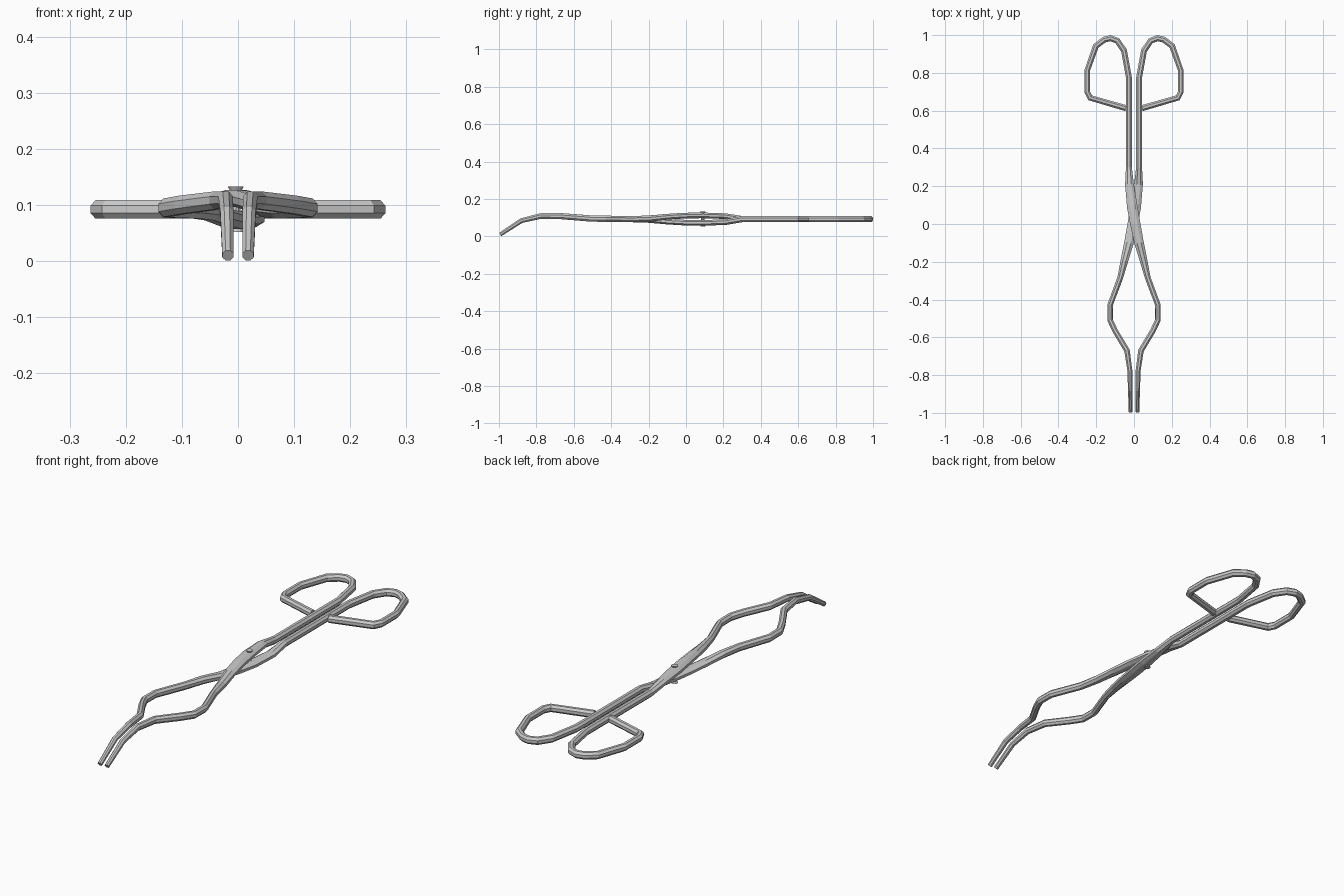
import bpy, bmesh, math
from mathutils import Vector

SIDES = 8
Z0 = 0.092

# Centreline of one arm: x, y, height above Z0, pivot lift, half width, half thickness
PATH = [
    (-0.042, 0.613, 0, 0, .0160, .0165), (-0.232, 0.668, 0, 0, .0145, .0165),
    (-0.248, 0.700, 0, 0, .0145, .0165), (-0.248, 0.812, 0, 0, .0145, .0165),
    (-0.202, 0.942, 0, 0, .0155, .0165), (-0.158, 0.976, 0, 0, .0155, .0165),
    (-0.125, 0.984, 0, 0, .0155, .0165), (-0.088, 0.970, 0, 0, .0155, .0165),
    (-0.053, 0.918, 0, 0, .0155, .0165), (-0.027, 0.775, 0, 0, .0155, .0165),
    (-0.027, 0.300, 0, 0, .0155, .0165), (-0.024, 0.210, 0, .016, .0230, .0150),
    (-0.009, 0.090, 0, .020, .0280, .0150), (0.007, 0.000, 0, .019, .0270, .0150),
    (0.027, -0.100, 0, .013, .0250, .0150), (0.051, -0.195, 0, .003, .0200, .0165),
    (0.073, -0.285, 0, 0, .0150, .0165), (0.127, -0.430, .002, 0, .0145, .0165),
    (0.127, -0.508, .003, 0, .0145, .0165), (0.100, -0.565, .008, 0, .0145, .0165),
    (0.037, -0.670, .016, 0, .0145, .0160), (0.022, -0.775, .017, 0, .0130, .0150),
    (0.020, -0.880, -.008, 0, .0115, .0130), (0.018, -0.993, -.082, 0, .0100, .0105),
]


def sweep_arm(name, sx, lift):
    """Sweep an octagon along the arm, mitred at each bend."""
    pts = [Vector((x * sx, y, Z0 + h + l * lift)) for x, y, h, l, w, t in PATH]
    bm = bmesh.new()
    rings = []
    for i, p in enumerate(pts):
        a = (p - pts[i - 1]).normalized() if i else (pts[1] - p).normalized()
        b = (pts[i + 1] - p).normalized() if i < len(pts) - 1 else a
        t = (a + b).normalized()
        side = Vector((t.y, -t.x, 0)).normalized()
        up = side.cross(t)
        mitre = 1 / max(0.6, t.dot(a))
        w, h = PATH[i][4] * mitre, PATH[i][5]
        ring = []
        for k in range(SIDES):
            ang = 2 * math.pi * (k + 0.5) / SIDES
            f = 1 / math.cos(math.pi / SIDES)
            ring.append(bm.verts.new(p + side * (w * f * math.cos(ang)) + up * (h * f * math.sin(ang))))
        rings.append(ring)
    for r, s in zip(rings, rings[1:]):
        for k in range(SIDES):
            n = (k + 1) % SIDES
            bm.faces.new((r[k], r[n], s[n], s[k]))
    bm.faces.new(rings[0])
    bm.faces.new(rings[-1])
    bmesh.ops.recalc_face_normals(bm, faces=bm.faces)
    me = bpy.data.meshes.new(name)
    bm.to_mesh(me)
    bm.free()
    ob = bpy.data.objects.new(name, me)
    bpy.context.collection.objects.link(ob)


# Two crossing arms: left handle passes over, right handle passes under
sweep_arm("upper_arm", 1, 1)
sweep_arm("lower_arm", -1, -1)


def cone(name, z1, z2, r1, r2):
    bpy.ops.mesh.primitive_cone_add(vertices=10, radius1=r1, radius2=r2, depth=z2 - z1,
                                    location=(-0.004, 0.09, (z1 + z2) / 2))
    bpy.context.object.name = name


# Pivot rivet with flared heads
cone("rivet_shaft", 0.056, 0.128, 0.009, 0.009)
cone("rivet_top_head", 0.124, 0.133, 0.010, 0.015)
cone("rivet_bottom_head", 0.052, 0.060, 0.015, 0.010)
